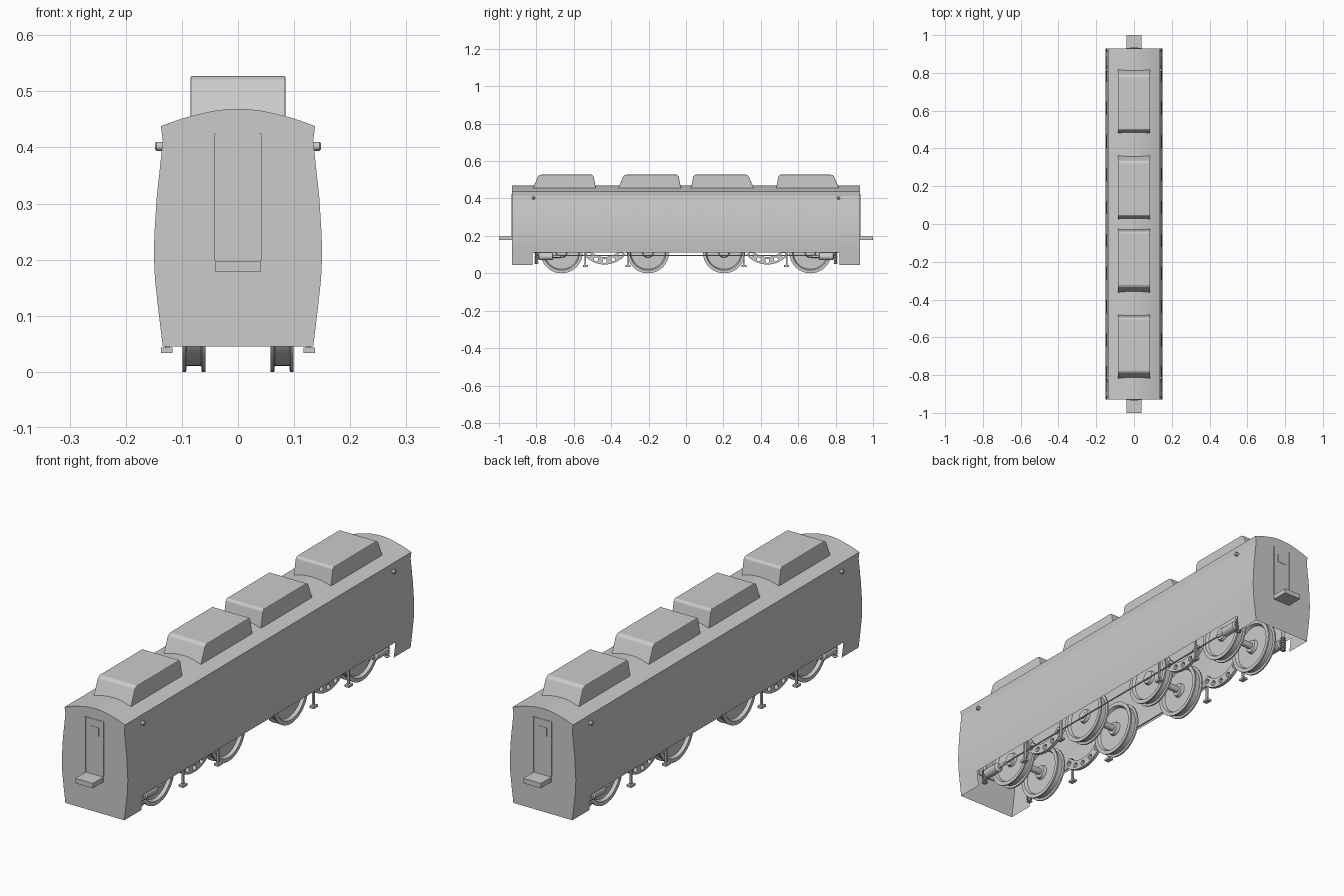
import bpy, bmesh, math
from mathutils import Matrix

if "Cube" in bpy.data.objects:
    bpy.data.objects.remove(bpy.data.objects["Cube"])

# Half cross-section of the coach: (x, z) from skirt to roof ridge
WALL = [(.134, .045), (.142, .11), (.148, .165), (.15, .21), (.149, .245),
        (.145, .31), (.139, .365), (.134, .412)]
ROOF = [(.1375, .438), (.1, .4515), (.075, .458), (.045, .465), (.02, .468), (0, .4685)]


def wall_x(z):
    for (xa, za), (xb, zb) in zip(WALL, WALL[1:]):
        if z <= zb:
            return xa + (xb - xa) * (z - za) / (zb - za)
    return WALL[-1][0]


def mesh(name, verts, faces, smooth=None, fix=True):
    me = bpy.data.meshes.new(name)
    me.from_pydata(verts, [], faces)
    bm = bmesh.new()
    bm.from_mesh(me)
    if fix:
        bmesh.ops.recalc_face_normals(bm, faces=bm.faces)
    bm.to_mesh(me)
    bm.free()
    ob = bpy.data.objects.new(name, me)
    bpy.context.collection.objects.link(ob)
    if smooth:
        bpy.ops.object.select_all(action='DESELECT')
        ob.select_set(True)
        bpy.context.view_layer.objects.active = ob
        bpy.ops.object.shade_smooth_by_angle(angle=math.radians(smooth))
    return ob


def box(name, x, y, z, bevel=0):
    v = [(a, b, c) for a in x for b in y for c in z]
    f = [(0, 1, 3, 2), (4, 6, 7, 5), (0, 4, 5, 1), (2, 3, 7, 6), (0, 2, 6, 4), (1, 5, 7, 3)]
    ob = mesh(name, v, f)
    if bevel:
        ob.modifiers.new("bevel", 'BEVEL').width = bevel
    return ob


def lathe(name, prof, center, axis, n=32, closed=False):
    """Spin (distance along axis, radius) points round an axis through center."""
    cx, cy, cz = center
    v, f, m = [], [], len(prof)
    for i in range(n):
        a = 2 * math.pi * i / n
        for d, r in prof:
            s, c = r * math.sin(a), r * math.cos(a)
            v.append({'x': (cx + d, cy + s, cz + c), 'y': (cx + s, cy + d, cz + c),
                      'z': (cx + s, cy + c, cz + d)}[axis])
    for i in range(n):
        j = (i + 1) % n
        for k in range(m if closed else m - 1):
            l = (k + 1) % m
            f.append((i * m + k, i * m + l, j * m + l, j * m + k))
    if not closed:
        f += [tuple(i * m for i in range(n)), tuple(i * m + m - 1 for i in range(n))]
    return mesh(name, v, f, smooth=35)


def wall_panel(name, side, y, half, z0, z1, lift, c=0):
    """Thin panel following the curve of the side wall, with clipped corners."""
    zs = sorted({z0, z0 + c, z1 - c, z1} | {z for _, z in WALL if z0 < z < z1})
    v, f = [], []
    for z in zs:
        h = half - max(0, c - (z - z0), c - (z1 - z))
        for s in (-1, 1):
            v.append((side * (wall_x(z) + lift), y + s * h, z))
    for i in range(len(zs) - 1):
        q = (2 * i, 2 * i + 1, 2 * i + 3, 2 * i + 2)
        f.append(q if side > 0 else q[::-1])
    return mesh(name, v, f, fix=False)


# Body shell: open underneath, deep skirts only at the ends
half = WALL + ROOF
section = half + [(-x, z) for x, z in half[-2::-1]]
n = len(section)
stations = (-.93, -.82, .82, .93)
verts = [(x, y, z) for y in stations for x, z in section]
faces = []
for s in range(3):
    for k in range(n - 1):
        if s == 1 and k in (0, n - 2):
            continue
        faces.append((s * n + k, (s + 1) * n + k, (s + 1) * n + k + 1, s * n + k + 1))
faces += [tuple(range(n)), tuple(range(3 * n, 4 * n))]
mesh("coach_body", verts, faces, smooth=12)

# Roof housings, steep on the inner end and sloped on the outer end
for s in (-1, 1):
    for inner in (.025, .48):
        prof = [(inner, .445), (inner + .015, .520), (inner + .022, .527),
                (inner + .298, .527), (inner + .310, .520), (inner + .342, .445)]
        m = len(prof)
        v = [(x, s * y, z) for x in (-.085, .085) for y, z in prof]
        f = [(k, (k + 1) % m, m + (k + 1) % m, m + k) for k in range(m)]
        f += [tuple(range(m)), tuple(range(m, 2 * m))]
        ob = mesh("roof_housing", v, f)
        bev = ob.modifiers.new("bevel", 'BEVEL')
        bev.width, bev.segments = .003, 2

# End doors, their windows and the gangway steps
for s in (-1, 1):
    box("end_door", (-.041, .041), sorted((s * .928, s * .932)), (.198, .425))
    for x in (-.04, .04):
        box("end_door_frame", (x - .0015, x + .0015), sorted((s * .928, s * .934)), (.198, .425))
    box("end_door_window", (-.02, .02), sorted((s * .93, s * .9335)), (.36, .395))
    box("gangway_step", (-.04, .04), sorted((s * .925, s * 1.0)), (.178, .198))

# Side windows, vestibule doors and marker lamps
for side in (-1, 1):
    for i in range(9):
        wall_panel("side_window", side, -.7 + .175 * i, .058, .252, .358, .0012, .009)
    for e in (-1, 1):
        wall_panel("side_door", side, e * .872, .042, .06, .39, .001)
        wall_panel("side_door_window", side, e * .86, .022, .25, .372, .002, .004)
        lathe("marker_lamp", [(-.012, .008), (.005, .008), (.008, .005)] if side > 0 else
              [(.012, .008), (-.005, .008), (-.008, .005)], (side * .14, e * .815, .402), 'x', 16)

# Wheels with a raised rim on both edges, and axles
R = .113
rim = [(-.0205, .02), (-.0205, .026), (-.008, .03), (-.008, R - .022), (-.0205, R - .016),
       (-.0205, R), (-.014, R), (-.013, R - .01), (.013, R - .01), (.014, R), (.0205, R),
       (.0205, R - .016), (.008, R - .022), (.008, .03), (.0205, .026), (.0205, .02)]
for y in (-.665, -.203, .203, .665):
    for side in (-1, 1):
        lathe("wheel", rim, (side * .0785, y, R), 'x', 40)
    lathe("axle", [(-.1, .014), (.1, .014)], (0, y, R), 'x', 16)


def arc_plate(x, y):
    """Curved bogie plate pierced by round holes."""
    cu = bpy.data.curves.new("bogie_plate", 'CURVE')
    cu.dimensions, cu.fill_mode, cu.extrude = '2D', 'BOTH', .007

    def loop(pts):
        sp = cu.splines.new('POLY')
        sp.points.add(len(pts) - 1)
        for p, (a, b) in zip(sp.points, pts):
            p.co = (a, b, 0, 1)
        sp.use_cyclic_u = True
    angs = [math.radians(-50 + 100 * i / 16) for i in range(17)]
    loop([(.146 * math.sin(a), -.146 * math.cos(a)) for a in angs] +
         [(.106 * math.sin(a), -.106 * math.cos(a)) for a in reversed(angs)])
    for d in (-42, -21, 0, 21, 42):
        hx, hy = .127 * math.sin(math.radians(d)), -.127 * math.cos(math.radians(d))
        loop([(hx + .011 * math.cos(t * math.pi / 6), hy + .011 * math.sin(t * math.pi / 6))
              for t in range(12)])
    ob = bpy.data.objects.new("bogie_plate", cu)
    bpy.context.collection.objects.link(ob)
    ob.matrix_world = Matrix.Translation((x, y, .193)) @ Matrix(
        ((0, 0, 1, 0), (1, 0, 0, 0), (0, 1, 0, 0), (0, 0, 0, 1)))
    bpy.ops.object.select_all(action='DESELECT')
    ob.select_set(True)
    bpy.context.view_layer.objects.active = ob
    bpy.ops.object.convert(target='MESH')


# Running gear on each corner
for side in (-1, 1):
    for e in (-1, 1):
        arc_plate(side * .1, e * .435)
        for y in (.31, .538):
            box("hanger_post", sorted((side * .122, side * .13)),
                (e * y - .004, e * y + .004), (.04, .14))
            box("hanger_foot", sorted((side * .117, side * .137)),
                (e * y - .014, e * y + .014), (.034, .043))
        lathe("damper", [(-.04 * e, .012), (-.035 * e, .02), (.035 * e, .02), (.04 * e, .014)],
              (side * .118, e * .75, .09), 'y', 20)
        lathe("damper_rod", [(-.045 * e, .007), (0, .007)], (side * .118, e * .715, .09), 'y', 12)
        lathe("spring_core", [(0, .006), (.09, .006)], (side * .118, e * .8, .05), 'z', 12)
        for k in range(6):
            lathe("spring_coil", [(0, .008), (.003, .012), (.006, .008)],
                  (side * .118, e * .8, .052 + .011 * k), 'z', 16)
    lathe("side_rod", [(-.8, .003), (.8, .003)], (side * .112, 0, .095), 'y', 8)
